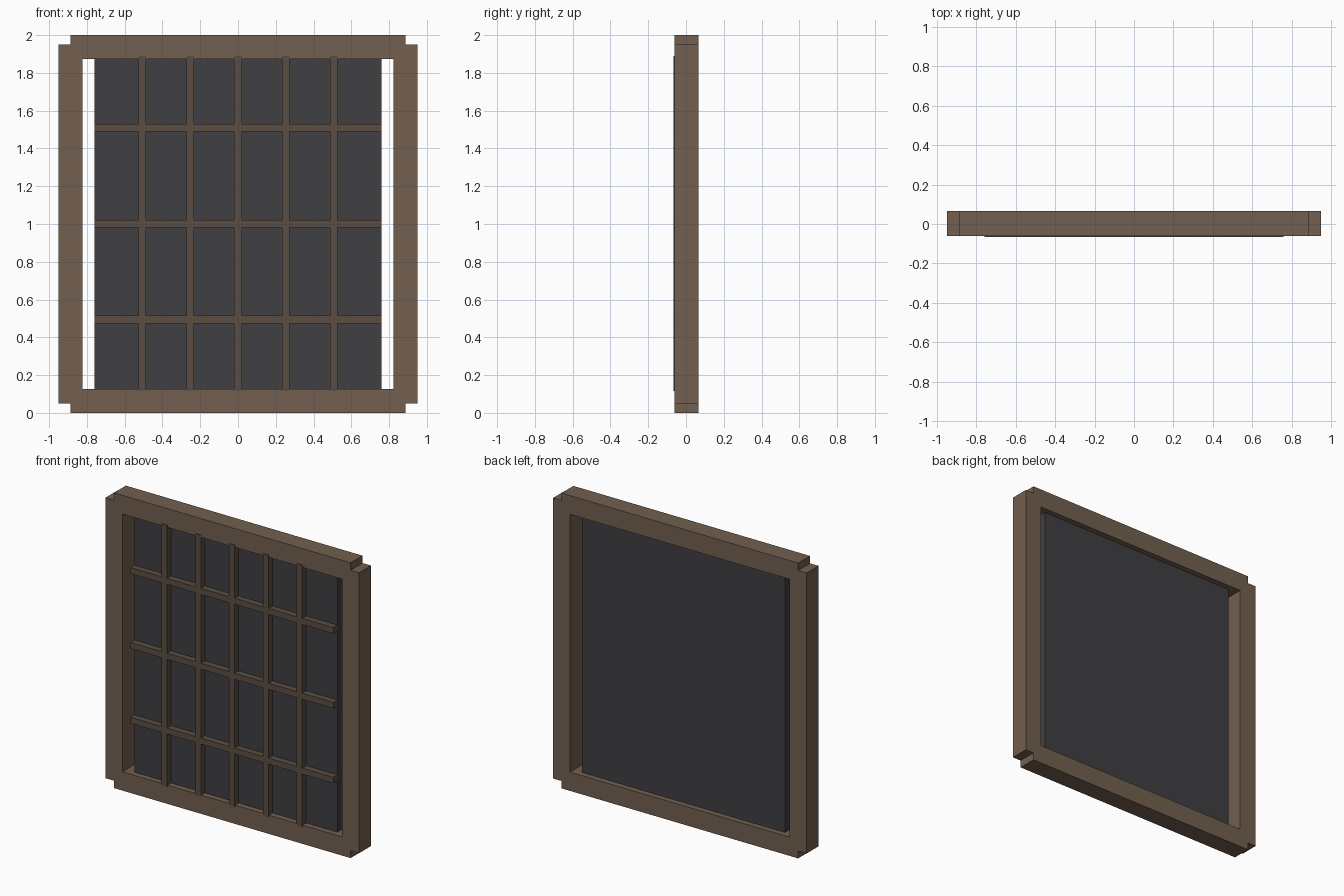
import bpy
import bmesh
from mathutils import Matrix

if "Cube" in bpy.data.objects:
    bpy.data.objects.remove(bpy.data.objects["Cube"])


def material(name, rgb):
    m = bpy.data.materials.new(name)
    m.diffuse_color = (*rgb, 1)
    m.use_nodes = True
    m.node_tree.nodes["Principled BSDF"].inputs["Base Color"].default_value = m.diffuse_color
    return m


frame_wood = material("frame_wood", (0.17, 0.115, 0.08))
bar_wood = material("bar_wood", (0.10, 0.075, 0.055))
dark_glass = material("dark_glass", (0.05, 0.05, 0.056))


def box(name, center, size, mat):
    bm = bmesh.new()
    bmesh.ops.create_cube(bm, size=1, matrix=Matrix.Diagonal((*size, 1)))
    mesh = bpy.data.meshes.new(name)
    bm.to_mesh(mesh)
    bm.free()
    mesh.materials.append(mat)
    ob = bpy.data.objects.new(name, mesh)
    ob.location = center
    bpy.context.collection.objects.link(ob)
    return ob


BEAM = 0.127      # square section of the outer frame
FRAME_Y = 0.0025  # frame sits slightly back, bars stand proud in front
MID_Z = 1.0

# Outer frame: long stiles and rails with stepped corners
for side, s in (("left", -1), ("right", 1)):
    box(f"{side}_stile", (s * (0.95 - BEAM / 2), FRAME_Y, MID_Z),
        (BEAM, BEAM, 1.9), frame_wood)
for side, s in (("bottom", -1), ("top", 1)):
    box(f"{side}_rail", (0, FRAME_Y, MID_Z + s * (1 - BEAM / 2)),
        (1.773, BEAM, BEAM), frame_wood)

# Recessed pane, tucked into the rails with a gap at each side
box("pane", (0, FRAME_Y, MID_Z), (1.52, 0.05, 1.773), dark_glass)

# Grid of glazing bars in front of the pane
BAR, DEPTH, BAR_Y = 0.041, 0.047, -0.0425
for i in range(-2, 3):
    box(f"vertical_bar_{i + 3}", (i * 0.2533, BAR_Y, MID_Z + 0.002),
        (BAR, DEPTH, 1.773), bar_wood)
for i in range(-1, 2):
    box(f"horizontal_bar_{i + 2}", (0, BAR_Y, MID_Z + 0.002 + i * 0.507),
        (1.52, DEPTH, BAR), bar_wood)
